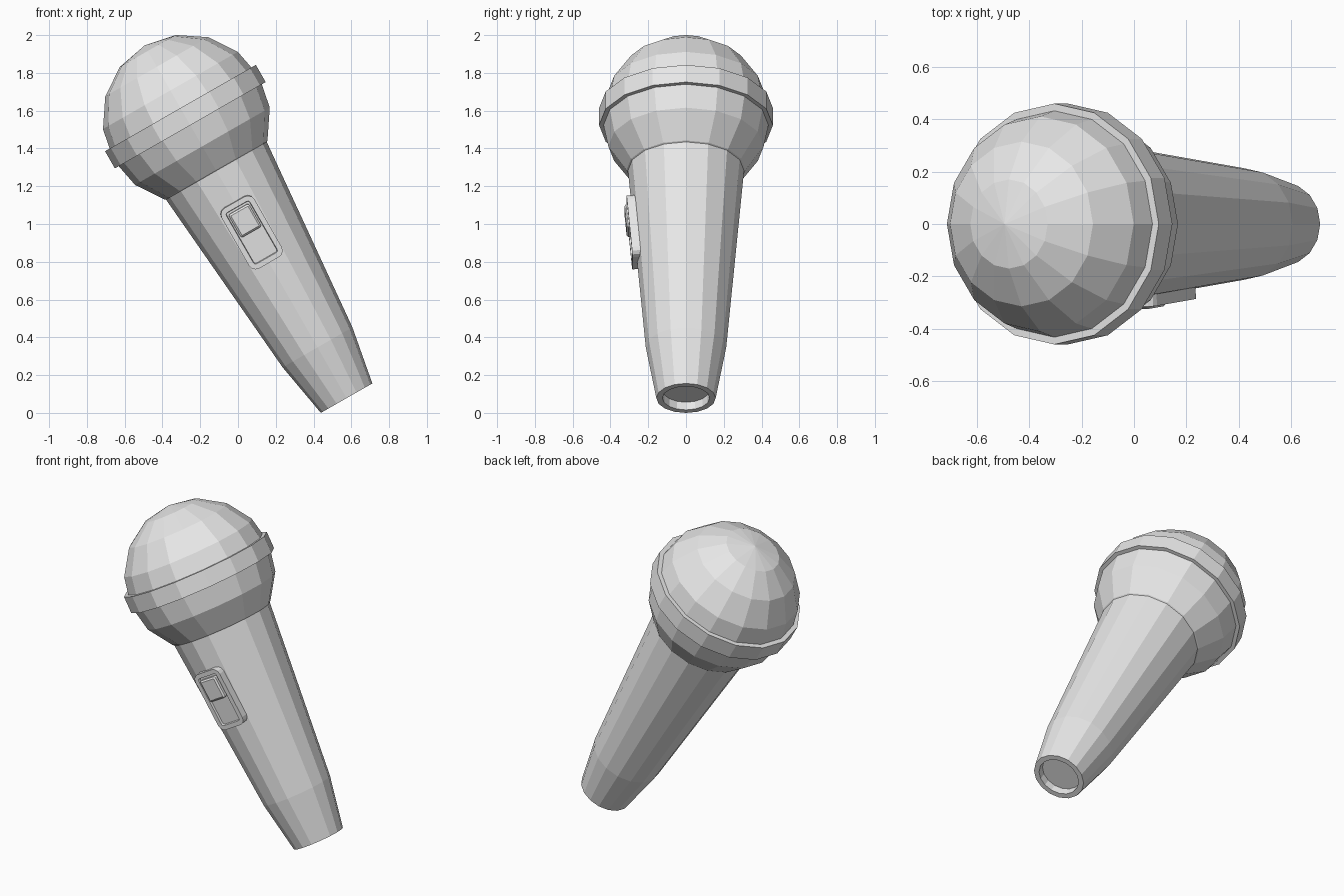
import bpy, bmesh, math
from mathutils import Matrix, Vector

cube = bpy.data.objects.get("Cube")
if cube:
    bpy.data.objects.remove(cube, do_unlink=True)

grey = bpy.data.materials.new("light_grey")
grey.use_nodes = True
grey.diffuse_color = (0.8, 0.8, 0.8, 1)
grey.node_tree.nodes["Principled BSDF"].inputs["Base Color"].default_value = (0.8, 0.8, 0.8, 1)

SIDES = 16
# The whole microphone leans to the right of its own base
LEAN = Matrix.Translation((0.575, 0, 0.078)) @ Matrix.Rotation(math.radians(-29.8), 4, 'Y')


def finish(name, bm, local=Matrix()):
    bmesh.ops.recalc_face_normals(bm, faces=bm.faces)
    mesh = bpy.data.meshes.new(name)
    bm.to_mesh(mesh)
    bm.free()
    mesh.materials.append(grey)
    obj = bpy.data.objects.new(name, mesh)
    bpy.context.collection.objects.link(obj)
    obj.matrix_world = LEAN @ local
    return obj


def lathe(name, profile):
    """Spin (radius, height) points around the microphone axis."""
    bm = bmesh.new()
    verts = [bm.verts.new((r, 0, z)) for r, z in profile]
    edges = [bm.edges.new(pair) for pair in zip(verts, verts[1:])]
    bmesh.ops.spin(bm, geom=verts + edges, cent=(0, 0, 0), axis=(0, 0, 1),
                   angle=math.tau, steps=SIDES)
    bmesh.ops.remove_doubles(bm, verts=bm.verts, dist=0.0005)
    return finish(name, bm)


def panel(name, half_w, half_h, corner, depth, insets, local):
    """Rounded plate facing -y, its front face stepped by (thickness, depth) insets."""
    bm = bmesh.new()
    outline = []
    for i in range(4):
        sx, sz = [(1, 1), (-1, 1), (-1, -1), (1, -1)][i]
        for step in range(4):
            a = (i + step / 3) * math.pi / 2
            outline.append(bm.verts.new((sx * (half_w - corner) + corner * math.cos(a), 0,
                                         sz * (half_h - corner) + corner * math.sin(a))))
    back = bm.faces.new(outline)
    new = bmesh.ops.extrude_face_region(bm, geom=[back], use_keep_orig=True)["geom"]
    bmesh.ops.translate(bm, verts=[g for g in new if isinstance(g, bmesh.types.BMVert)],
                        vec=(0, -depth, 0))
    front = next(g for g in new if isinstance(g, bmesh.types.BMFace))
    bmesh.ops.recalc_face_normals(bm, faces=bm.faces)
    for thickness, push in insets:
        bmesh.ops.inset_region(bm, faces=[front], thickness=thickness, depth=push)
    return finish(name, bm, local)


# Tapered handle with a recessed end
lathe("handle", [(0, 0.045), (0.122, 0.045), (0.125, 0), (0.157, 0),
                 (0.213, 0.31), (0.308, 1.395), (0, 1.395)])

# Faceted head, a ball around the axis
HEAD_Z, HEAD_R = 1.707, 0.445
lathe("head", [(HEAD_R * math.sin(i * math.pi / 8), HEAD_Z - HEAD_R * math.cos(i * math.pi / 8))
               for i in range(9)])

# Collar around the middle of the head
lathe("collar", [(0, 1.665), (0.46, 1.665), (0.46, 1.77), (0, 1.77)])

# Switch plate and button, following the taper of the handle
slope = Matrix.Rotation(0.087, 4, 'X')
panel("switch_plate", 0.1, 0.185, 0.04, 0.055, [(0.028, 0), (0.003, -0.014)],
      Matrix.Translation((0, -0.245, 1.015)) @ slope)
panel("switch_button", 0.062, 0.07, 0.012, 0.05, [(0.01, 0.008)],
      Matrix.Translation((0, -0.262, 1.087)) @ slope)
